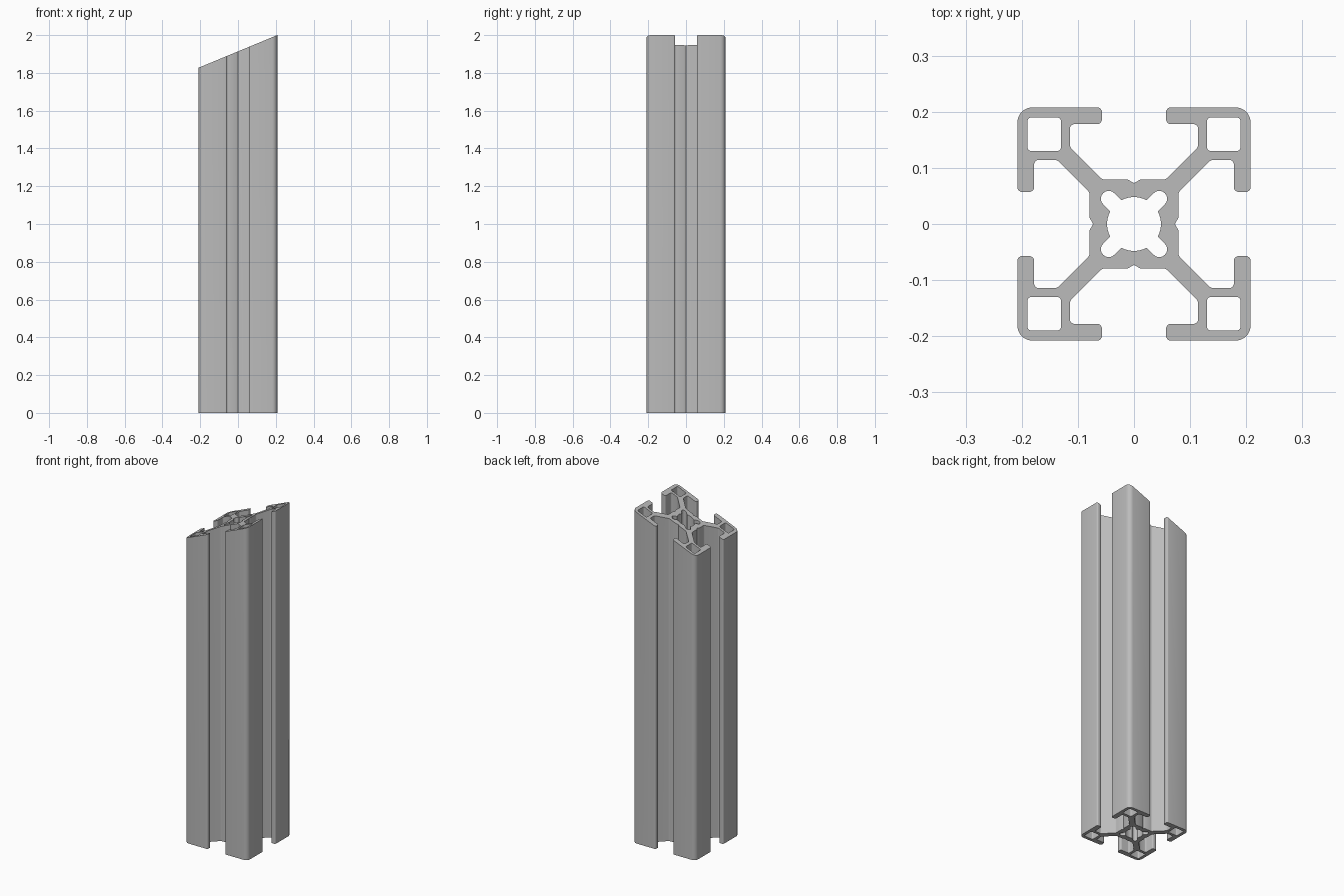
import bpy
import bmesh
import math
from mathutils import Vector, Matrix

HALF = 0.208                              # half width of the section
HEIGHT = 2.0
SLOPE = math.tan(math.radians(22.5))      # mitre cut at the top

cube = bpy.data.objects.get("Cube")
if cube:
    bpy.data.objects.remove(cube, do_unlink=True)


def arc(centre, radius, start, end, steps):
    """Points on an arc, angles in degrees."""
    angles = [math.radians(start + (end - start) * i / steps) for i in range(steps + 1)]
    return [Vector((centre[0] + radius * math.cos(a), centre[1] + radius * math.sin(a)))
            for a in angles]


def rounded(corners, steps=5):
    """Closed loop of (x, y, radius) corners with each corner filleted."""
    loop = []
    for i, (x, y, radius) in enumerate(corners):
        here = Vector((x, y))
        if radius == 0:
            loop.append(here)
            continue
        before = (Vector(corners[i - 1][:2]) - here).normalized()
        after = (Vector(corners[(i + 1) % len(corners)][:2]) - here).normalized()
        half = before.angle(after) / 2
        centre = here + (before + after).normalized() * (radius / math.sin(half))
        p = here + before * (radius / math.tan(half)) - centre
        q = here + after * (radius / math.tan(half)) - centre
        turn = math.atan2(p.x * q.y - p.y * q.x, p.dot(q))
        loop += [centre + Matrix.Rotation(turn * s / steps, 2) @ p for s in range(steps + 1)]
    return loop


def quarter_turns(points):
    """Repeat (x, y, radius) points in all four quarters."""
    result = []
    for k in range(4):
        c, s = (1, 0, -1, 0)[k], (0, 1, 0, -1)[k]
        result += [(c * x - s * y, s * x + c * y, r) for x, y, r in points]
    return result


# Outer outline: hub notch, hub corner, arm, lip, then the outer corner
side = [(0.079, 0.011, 0), (0.079, 0.056, 0.012), (0.137, 0.114, 0.01),
        (0.178, 0.114, 0.008), (0.178, 0.057, 0.009), (HALF, 0.057, 0.009)]
quarter = ([(0.073, 0, 0)] + side + [(HALF, HALF, 0.027)]
           + [(y, x, r) for x, y, r in reversed(side)])
loops = [rounded(quarter_turns(quarter))]

# Square channels in the four corners
for sx in (-1, 1):
    for sy in (-1, 1):
        loops.append(rounded([(sx * (0.16 + dx * 0.03), sy * (0.16 + dy * 0.03), 0.007)
                              for dx, dy in ((-1, -1), (1, -1), (1, 1), (-1, 1))]))

# Central bore: a circle with four round-ended diagonal slots
bore, slot = 0.048, 0.014
reach = 45 - math.degrees(math.asin(slot / bore))
bore_loop = []
for k in range(4):
    turn = Matrix.Rotation(math.radians(90 * k), 2)
    part = arc((0, 0), bore, -reach, reach, 8) + arc((0.045, 0.045), slot, -45, 135, 10)
    bore_loop += [turn @ p for p in part]
loops.append(bore_loop)

# Fill the section, extrude it and slope the top
bm = bmesh.new()
edges = []
for loop in loops:
    verts = [bm.verts.new((p.x, p.y, 0)) for p in loop]
    edges += [bm.edges.new((v, verts[(i + 1) % len(verts)])) for i, v in enumerate(verts)]
bmesh.ops.triangle_fill(bm, use_beauty=True, use_dissolve=False, edges=edges,
                        normal=(0, 0, 1))
extruded = bmesh.ops.extrude_face_region(bm, geom=bm.faces[:], use_keep_orig=True)
for item in extruded["geom"]:
    if isinstance(item, bmesh.types.BMVert):
        item.co.z = HEIGHT - (HALF - item.co.x) * SLOPE
bmesh.ops.recalc_face_normals(bm, faces=bm.faces[:])

mesh = bpy.data.meshes.new("slotted_extrusion")
bm.to_mesh(mesh)
bm.free()
extrusion = bpy.data.objects.new("slotted_extrusion", mesh)
bpy.context.collection.objects.link(extrusion)

# Plain grey metal
grey = bpy.data.materials.new("aluminium_grey")
grey.use_nodes = True
colour = (0.5, 0.5, 0.5, 1)
grey.diffuse_color = colour
grey.node_tree.nodes["Principled BSDF"].inputs["Base Color"].default_value = colour
mesh.materials.append(grey)

# Smooth fillets, crisp corners
bpy.ops.object.select_all(action="DESELECT")
extrusion.select_set(True)
bpy.context.view_layer.objects.active = extrusion
bpy.ops.object.shade_smooth_by_angle(angle=math.radians(30))
